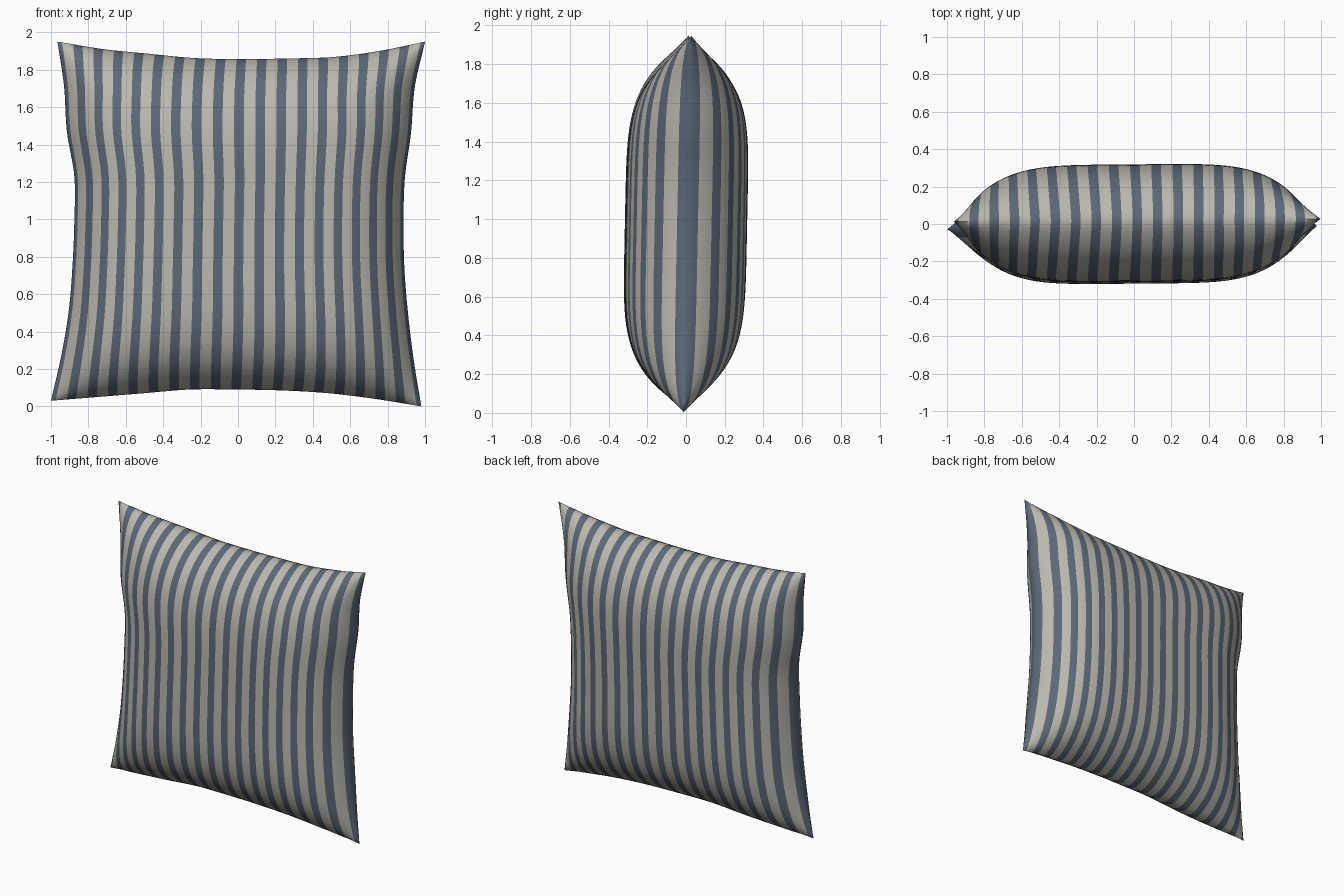
import bpy
import bmesh
import math

cube = bpy.data.objects.get("Cube")
if cube:
    bpy.data.objects.remove(cube, do_unlink=True)


def make_material(name, colour):
    mat = bpy.data.materials.new(name)
    mat.use_nodes = True
    mat.diffuse_color = (*colour, 1)
    mat.node_tree.nodes["Principled BSDF"].inputs["Base Color"].default_value = (*colour, 1)
    return mat


def smooth_curve(points, t):
    """Catmull-Rom value through evenly spaced points, t from -1 to 1."""
    last = len(points) - 1
    pos = (t + 1) / 2 * last
    i = min(int(pos), last - 1)
    f = pos - i
    b, c = points[i], points[i + 1]
    a = points[i - 1] if i > 0 else 2 * b - c
    d = points[i + 2] if i + 2 <= last else 2 * c - b
    return b + f * (c - a + f * (2 * a - 5 * b + 4 * c - d + f * (3 * (b - c) + d - a))) / 2


# Slightly wrinkled outline of the four seams
LEFT = [-1.0, -.945, -.905, -.885, -.875, -.875, -.915, -.93, -.965]
RIGHT = [.98, .94, .91, .89, .885, .892, .925, .945, 1.0]
BOTTOM = [.03, .05, .07, .09, .09, .085, .07, .04, 0]
TOP = [1.95, 1.91, 1.885, 1.862, 1.857, 1.86, 1.868, 1.9, 1.95]

PERIODS = 9        # stripes on each side of the centre stripe
DARK_HALF = .23    # half width of a dark stripe, in periods
STEPS = 4          # columns per stripe
ROWS = 56


def fullness(t):
    return max(0, 1 - abs(t) ** 5) ** .85


def cushion_point(u, v, side):
    # Cloth bunches up toward the seams where the filling bulges
    pu = u + .12 * (u - u ** 3) * (1 - v ** 4)
    pv = v + .12 * (v - v ** 3) * (1 - u ** 4)
    left, right = smooth_curve(LEFT, v), smooth_curve(RIGHT, v)
    low, high = smooth_curve(BOTTOM, u), smooth_curve(TOP, u)
    x = left + (right - left) * (pu + 1) / 2
    z = low + (high - low) * (pv + 1) / 2
    rim = math.sqrt(max(0, (1 - u ** 16) * (1 - v ** 16)))
    depth = .288 * fullness(pu) * fullness(pv) + .026 * rim
    return x, .02 * v + .008 * u + side * depth, z


# Columns follow the stripe borders, rows are denser at the seams
columns, dark_column = [], []
for k in range(-PERIODS, PERIODS + 1):
    for start, end, dark in ((k - DARK_HALF, k + DARK_HALF, True),
                             (k + DARK_HALF, k + 1 - DARK_HALF, False)):
        start, end = max(start, -PERIODS), min(end, PERIODS)
        if start >= end:
            continue
        for s in range(STEPS):
            columns.append((start + (end - start) * s / STEPS) / PERIODS)
            dark_column.append(dark)
columns.append(1.0)
rows = [.4 * t + .6 * math.sin(t * math.pi / 2)
        for t in (2 * j / ROWS - 1 for j in range(ROWS + 1))]

# Striped cushion: front and back panels sharing one seam
bm = bmesh.new()
last = len(columns) - 1
panels = {}
for side in (-1, 1):
    for i, u in enumerate(columns):
        for j, v in enumerate(rows):
            on_seam = i in (0, last) or j in (0, ROWS)
            if side == 1 and on_seam:
                panels[side, i, j] = panels[-1, i, j]
            else:
                panels[side, i, j] = bm.verts.new(cushion_point(u, v, side))
    for i in range(last):
        for j in range(ROWS):
            corners = [panels[side, a, b] for a, b in
                       ((i, j), (i + 1, j), (i + 1, j + 1), (i, j + 1))]
            # Corner quads are split so both panels stay distinct
            face = bm.faces.new(corners if side == -1 else corners[::-1])
            face.material_index = int(dark_column[i])
bm.normal_update()

mesh = bpy.data.meshes.new("striped_cushion")
bm.to_mesh(mesh)
bm.free()
mesh.materials.append(make_material("warm_grey_cloth", (.50, .48, .425)))
mesh.materials.append(make_material("slate_blue_stripe", (.105, .14, .19)))
cushion = bpy.data.objects.new("striped_cushion", mesh)
bpy.context.collection.objects.link(cushion)

bpy.ops.object.select_all(action='DESELECT')
cushion.select_set(True)
bpy.context.view_layer.objects.active = cushion
bpy.ops.object.shade_smooth_by_angle(angle=math.radians(60))
